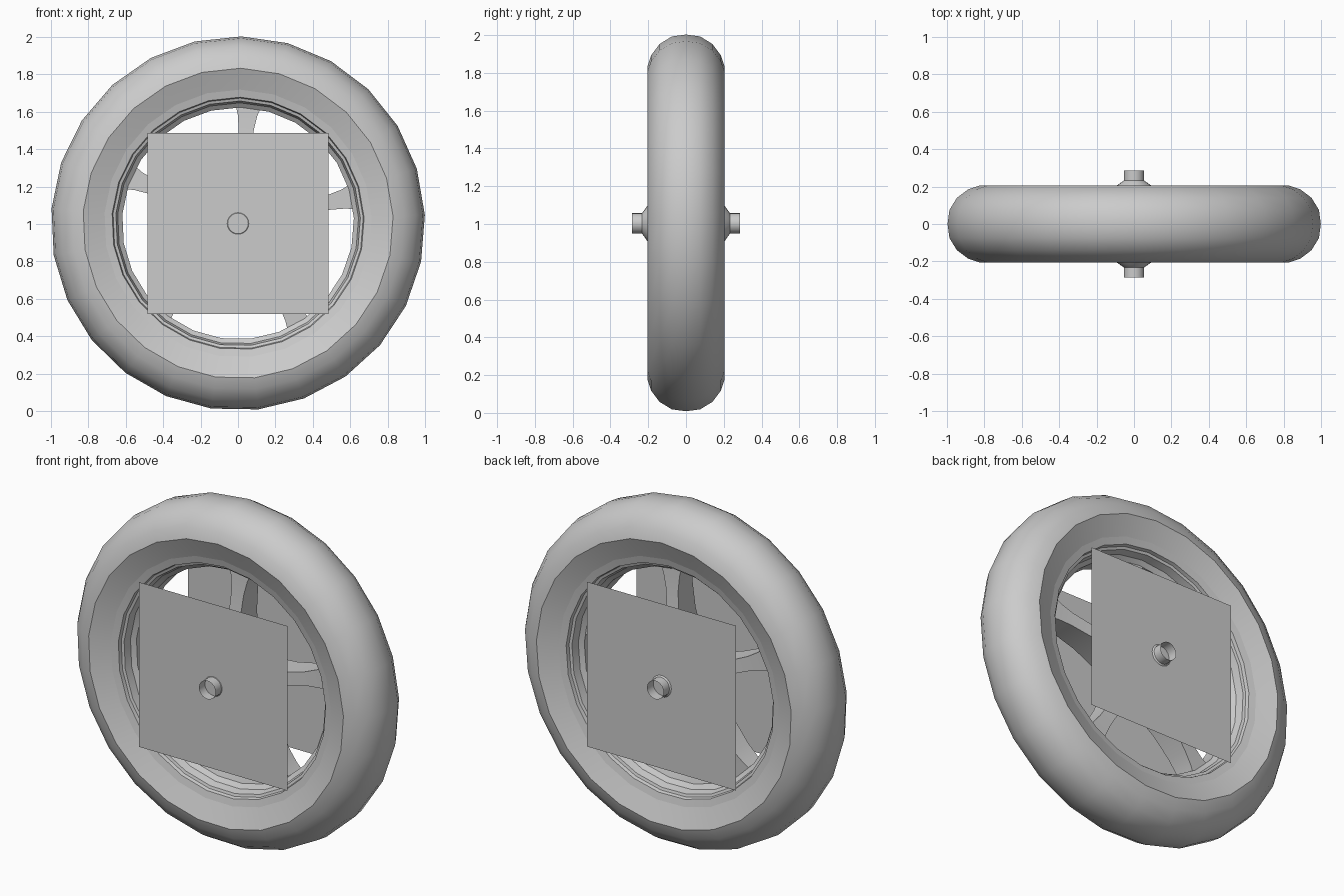
import bpy, bmesh, math
from mathutils import Vector, Matrix

cube = bpy.data.objects.get("Cube")
if cube:
    bpy.data.objects.remove(cube)

CENTRE = Vector((0, 0, 1.003))

grey = bpy.data.materials.new("plain_grey")
grey.use_nodes = True
grey.diffuse_color = (0.6, 0.6, 0.6, 1)
grey.node_tree.nodes["Principled BSDF"].inputs["Base Color"].default_value = (0.6, 0.6, 0.6, 1)


def finish(bm, name, angle=None):
    """Turn a bmesh into a named object, optionally smooth shaded."""
    bmesh.ops.recalc_face_normals(bm, faces=bm.faces)
    mesh = bpy.data.meshes.new(name)
    bm.to_mesh(mesh)
    bm.free()
    mesh.materials.append(grey)
    obj = bpy.data.objects.new(name, mesh)
    obj.location = CENTRE
    bpy.context.collection.objects.link(obj)
    if angle:
        bpy.ops.object.select_all(action="DESELECT")
        obj.select_set(True)
        bpy.context.view_layer.objects.active = obj
        bpy.ops.object.shade_smooth_by_angle(angle=math.radians(angle))
    return obj


def lathe(name, profile, sides, start=0, closed=False, angle=30):
    """Spin (radius, y) points about the axle."""
    bm = bmesh.new()
    rings = []
    for i in range(sides):
        a = math.radians(start) + math.tau * i / sides
        rings.append([bm.verts.new((r * math.cos(a), y, r * math.sin(a))) for r, y in profile])
    n = len(profile)
    for i in range(sides):
        p, q = rings[i], rings[(i + 1) % sides]
        for j in range(n if closed else n - 1):
            k = (j + 1) % n
            bm.faces.new((p[j], p[k], q[k], q[j]))
    return finish(bm, name, angle)


def mirrored(half):
    """Complete a half profile that starts on the front side and ends at y = 0."""
    return half + [(r, -y) for r, y in reversed(half) if y]


# Tyre: rounded tread with sidewalls dipping in to the rim
tyre = mirrored([(0.69, -0.15), (0.73, -0.165), (0.83, -0.205), (0.89, -0.185),
                 (0.95, -0.14), (0.99, -0.075), (1.0, 0)])
lathe("tyre", tyre, 25, start=89)

# Rim: stepped lip and a barrel narrowing to the middle
rim = mirrored([(0.73, -0.163), (0.675, -0.15), (0.67, -0.13), (0.655, -0.125),
                (0.645, -0.08), (0.62, -0.06), (0.62, 0)])
lathe("rim", rim, 25, start=89)

# Hub with flared ends
hub = mirrored([(0.055, -0.232), (0.1, -0.2), (0.13, -0.16), (0.135, 0)])
lathe("hub", hub, 20)

# Spokes: tapered beams, flared at both ends
stations = [(0.1, 0.07, 0.12), (0.2, 0.05, 0.1), (0.35, 0.037, 0.08),
            (0.5, 0.04, 0.067), (0.58, 0.052, 0.062), (0.635, 0.07, 0.06)]
for s in range(5):
    bm = bmesh.new()
    loops = [[bm.verts.new((r, sy * d, sz * w)) for sy, sz in ((-1, -1), (1, -1), (1, 1), (-1, 1))]
             for r, w, d in stations]
    for p, q in zip(loops, loops[1:]):
        for j in range(4):
            k = (j + 1) % 4
            bm.faces.new((p[j], p[k], q[k], q[j]))
    bm.faces.new(loops[0])
    bm.faces.new(loops[-1])
    turn = Matrix.Rotation(-math.radians(13 + 72 * s), 4, "Y")
    bmesh.ops.transform(bm, matrix=turn, verts=bm.verts)
    finish(bm, f"spoke_{s + 1}", 30)

# Open axle tubes and square cover plates on both sides
for side, sign, plate_y in (("front", -1, 0.23), ("back", 1, 0.226)):
    lathe(f"{side}_axle_tube", [(0.054, sign * 0.22), (0.054, sign * 0.285)], 20)
    bm = bmesh.new()
    bmesh.ops.create_grid(bm, x_segments=1, y_segments=1, size=0.484)
    bmesh.ops.transform(bm, verts=bm.verts, matrix=Matrix.Translation((0, sign * plate_y, 0))
                        @ Matrix.Rotation(math.pi / 2, 4, "X"))
    if sign < 0:
        # Front plate faces forward
        bmesh.ops.recalc_face_normals(bm, faces=bm.faces)
    finish(bm, f"{side}_cover_plate")
